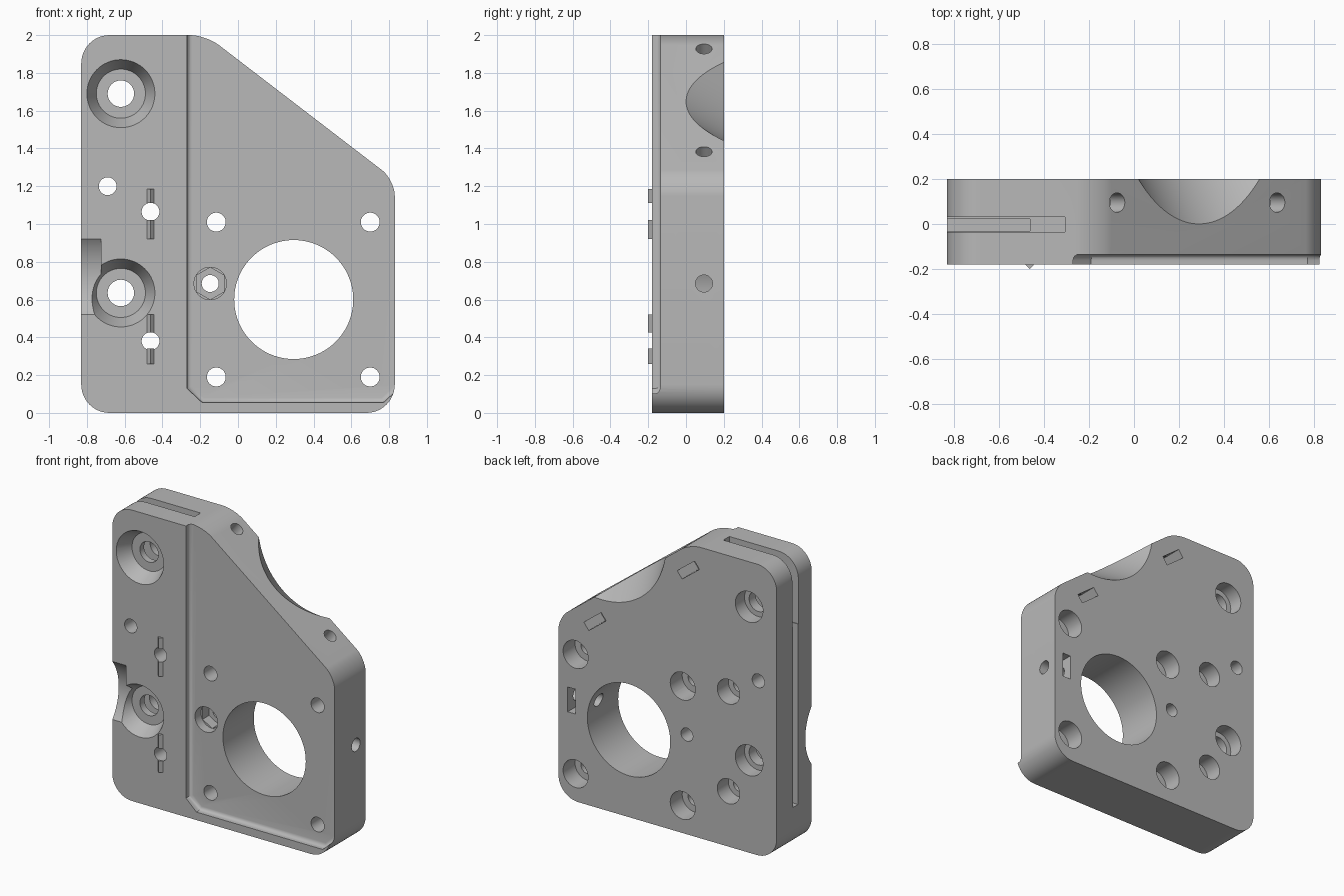
import bpy, bmesh, math
from mathutils import Vector as V

cube = bpy.data.objects.get("Cube")
if cube:
    bpy.data.objects.remove(cube, do_unlink=True)

grey = bpy.data.materials.new("plain grey")
grey.use_nodes = True
grey.diffuse_color = (0.48, 0.48, 0.48, 1)
grey.node_tree.nodes["Principled BSDF"].inputs["Base Color"].default_value = (0.48, 0.48, 0.48, 1)

FRONT, FLOOR, BACK = -0.18, -0.135, 0.2


def make(name, bm):
    bmesh.ops.recalc_face_normals(bm, faces=bm.faces)
    mesh = bpy.data.meshes.new(name)
    bm.to_mesh(mesh)
    bm.free()
    ob = bpy.data.objects.new(name, mesh)
    bpy.context.collection.objects.link(ob)
    return ob


def prism_bm(points, vec):
    bm = bmesh.new()
    face = bm.faces.new([bm.verts.new(p) for p in points])
    new = bmesh.ops.extrude_face_region(bm, geom=[face])["geom"]
    bmesh.ops.translate(bm, vec=vec, verts=[g for g in new if isinstance(g, bmesh.types.BMVert)])
    return bm


def plate_bm(points, y0, y1):
    """Prism from (x, z) points, extruded along y."""
    return prism_bm([V((x, y0, z)) for x, z in points], V((0, y1 - y0, 0)))


def cut(bm):
    cutter = make("cutter", bm)
    cutter.hide_render = True
    mod = body.modifiers.new("cut", "BOOLEAN")
    mod.operation, mod.solver, mod.object = "DIFFERENCE", "EXACT", cutter
    bpy.ops.object.modifier_apply(modifier=mod.name)
    bpy.data.objects.remove(cutter, do_unlink=True)


def cut_round(p0, p1, r0, r1=None, sides=48):
    p0, p1 = V(p0), V(p1)
    d = p1 - p0
    mat = d.to_track_quat("Z", "Y").to_matrix().to_4x4()
    mat.translation = (p0 + p1) / 2
    bm = bmesh.new()
    bmesh.ops.create_cone(bm, cap_ends=True, segments=sides, radius1=r0,
                          radius2=r0 if r1 is None else r1, depth=d.length, matrix=mat)
    cut(bm)


def drill(x, z, r, y0=-0.4, y1=0.4, r1=None, sides=48):
    cut_round((x, y0, z), (x, y1, z), r, r1, sides)


def cut_box(x0, x1, y0, y1, z0, z1):
    cut(plate_bm([(x0, z0), (x1, z0), (x1, z1), (x0, z1)], y0, y1))


# Main plate with rounded corners
bm = plate_bm([(-0.83, 0), (0.83, 0), (0.83, 1.233), (-0.17, 2), (-0.83, 2)], FRONT, BACK)
for square, size in ((True, 0.15), (False, 0.085)):
    edges = []
    for e in bm.edges:
        a, b = (v.co for v in e.verts)
        if abs(a.y - b.y) > 0.1:
            on_slope = (a.x > 0 and a.z > 1) or (a.z > 1.9 and a.x > -0.5)
            if on_slope != square and len(e.link_faces) == 2 and e.calc_face_angle(0) > 0.5:
                edges.append(e)
    bmesh.ops.bevel(bm, geom=edges, offset=size, segments=12, profile=0.5, affect="EDGES")
body = make("mounting_plate", bm)
bpy.context.view_layer.objects.active = body
body.select_set(True)

# Shallow front recess with a filleted foot
bm = plate_bm([(-0.27, 2.2), (-0.27, 0.13), (-0.19, 0.055), (0.77, 0.055), (0.95, 0.22), (0.95, 2.2)],
              -0.4, FLOOR)
foot = [e for e in bm.edges if all(abs(v.co.y - FLOOR) < 0.001 for v in e.verts)]
bmesh.ops.bevel(bm, geom=foot, offset=0.025, segments=4, profile=0.5, affect="EDGES")
cut(bm)

# Large bore
drill(0.295, 0.6, 0.315, sides=96)

# Corner screw holes, counterbored from the back
for x in (-0.115, 0.7):
    for z in (0.19, 1.01):
        drill(x, z, 0.05)
        drill(x, z, 0.095, 0.07)

# Pin holes between the ridges, and plain holes
for z in (0.38, 1.065):
    drill(-0.463, z, 0.047)
    drill(-0.463, z, 0.085, 0.08)
drill(-0.69, 1.2, 0.047)

# Nut pocket
drill(-0.147, 0.685, 0.045)
drill(-0.147, 0.685, 0.086, -0.3, -0.07)
drill(-0.147, 0.685, 0.085, -0.3, 0.0, sides=6)

# Conical seats with through holes
for z in (0.635, 1.69):
    drill(-0.62, z, 0.07)
    drill(-0.62, z, 0.19, -0.2, -0.08, 0.13, sides=64)
    drill(-0.62, z, 0.105, 0.1)

# Finger scallop on the right edge
cut_round((-0.95, -0.43, 0.72), (-0.725, -0.43, 0.72), 0.32, sides=96)

# Side slit, wider near the top
cut_box(-0.95, -0.305, -0.035, 0.03, 1.54, 2.2)
cut_box(-0.95, -0.462, -0.03, 0.022, 0.3, 1.6)

# Slanted edge: screw holes with nut slots
along = V((0.793, 0, -0.609))
out = V((0.609, 0, 0.793))
for x, z in ((-0.075, 1.927), (0.635, 1.383)):
    p = V((x, 0.095, z))
    cut_round(p + out * 0.1, p - out * 0.25, 0.043)
    c = p - out * 0.136
    c.y = 0.02
    corners = [c + along * a * 0.083 + out * b * 0.03 for a, b in ((-1, -1), (1, -1), (1, 1), (-1, 1))]
    cut(prism_bm(corners, V((0, 0.4, 0))))

# Left edge: screw hole with nut slot
cut_round((0.95, 0.095, 0.685), (0.45, 0.095, 0.685), 0.045)
cut_box(0.70, 0.76, 0.02, 0.4, 0.6, 0.77)

# Round scoop across the slanted back edge
low = V((0.288, 0, 1.649))
run = (V((0, 0.2, 0)) - out * 0.14).normalized()
away = (out * 0.2 + V((0, 0.14, 0))).normalized()
axis = low + away * 0.56
cut_round(axis - run, axis + run, 0.56, sides=160)

body.data.materials.clear()
body.data.materials.append(grey)
bpy.ops.object.shade_smooth_by_angle(angle=math.radians(30))

# Locating ridges above and below the pin holes
for i, (z0, z1) in enumerate(((0.26, 0.34), (0.425, 0.52), (0.92, 1.02), (1.11, 1.185))):
    tri = [V((-0.482, FRONT, z0)), V((-0.444, FRONT, z0)), V((-0.463, -0.2, z0))]
    ridge = make("locating_ridge_%d" % (i + 1), prism_bm(tri, V((0, 0, z1 - z0))))
    ridge.data.materials.append(grey)
